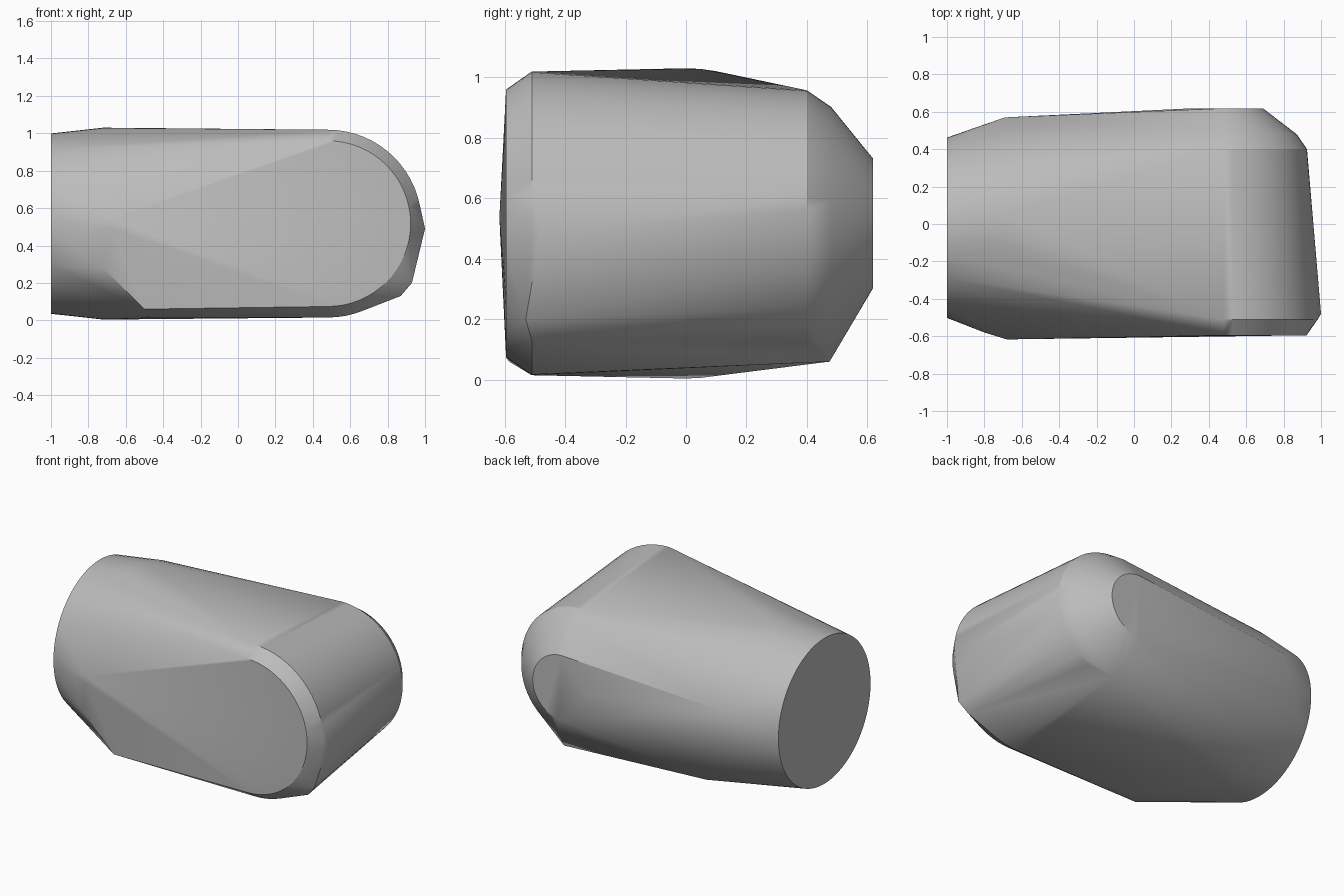
import bpy, bmesh, math

cube = bpy.data.objects.get("Cube")
if cube:
    bpy.data.objects.remove(cube, do_unlink=True)

grey = bpy.data.materials.new("plain_grey")
grey.use_nodes = True
grey.diffuse_color = (0.5, 0.5, 0.5, 1)
grey.node_tree.nodes["Principled BSDF"].inputs["Base Color"].default_value = (0.5, 0.5, 0.5, 1)

MID_Z = 0.517
bm = bmesh.new()


def ring(x, y, radius, count=64):
    """Full circle across the length of the body."""
    for i in range(count):
        a = math.tau * i / count
        bm.verts.new((x, y + radius * math.cos(a), MID_Z + radius * math.sin(a)))


def half_ring(x, y, radius, count=32):
    """Half circle bulging towards +x at one depth."""
    for i in range(count + 1):
        a = math.pi * (i / count - 0.5)
        bm.verts.new((x + radius * math.cos(a), y, MID_Z + radius * math.sin(a)))


# Flat round end and the wider collar behind it
ring(-1.0, -0.02, 0.482)
ring(-0.72, 0.0, 0.513)

# Rounded end: front plate, outer rim, rear bevels, rear plate
half_ring(0.48, -0.595, 0.443)
half_ring(0.48, -0.51, 0.502)
half_ring(0.485, 0.4, 0.44)
half_ring(0.485, 0.48, 0.385)
half_ring(0.475, 0.618, 0.215)

# Corners of the worn facets
corners = [
    (-0.68, -0.617, 0.54), (-0.68, -0.615, 0.49), (-0.72, -0.59, 0.28),
    (-0.8, -0.58, 0.5), (-0.5, -0.585, 0.06), (-0.4, -0.46, 0.015),
    (1.0, -0.48, 0.49), (0.93, -0.53, 0.2), (0.87, -0.51, 0.13),
    (0.56, 0.475, 0.06), (-0.48, 0.47, 0.11),
    (-0.69, 0.57, 0.65), (-0.82, 0.525, 0.42), (0.3, 0.618, 0.52),
]
for c in corners:
    bm.verts.new(c)

# Skin everything with one convex surface
hull = bmesh.ops.convex_hull(bm, input=bm.verts[:])
loose = set(hull["geom_interior"]) | set(hull["geom_unused"])
bmesh.ops.delete(bm, geom=[g for g in loose if isinstance(g, bmesh.types.BMVert)], context="VERTS")
bmesh.ops.dissolve_limit(bm, angle_limit=math.radians(0.5), verts=bm.verts[:], edges=bm.edges[:])
bmesh.ops.recalc_face_normals(bm, faces=bm.faces[:])

mesh = bpy.data.meshes.new("rounded_block")
bm.to_mesh(mesh)
bm.free()
mesh.materials.append(grey)
block = bpy.data.objects.new("rounded_block", mesh)
bpy.context.scene.collection.objects.link(block)

bpy.ops.object.select_all(action="DESELECT")
block.select_set(True)
bpy.context.view_layer.objects.active = block
bpy.ops.object.shade_smooth_by_angle(angle=math.radians(30))
